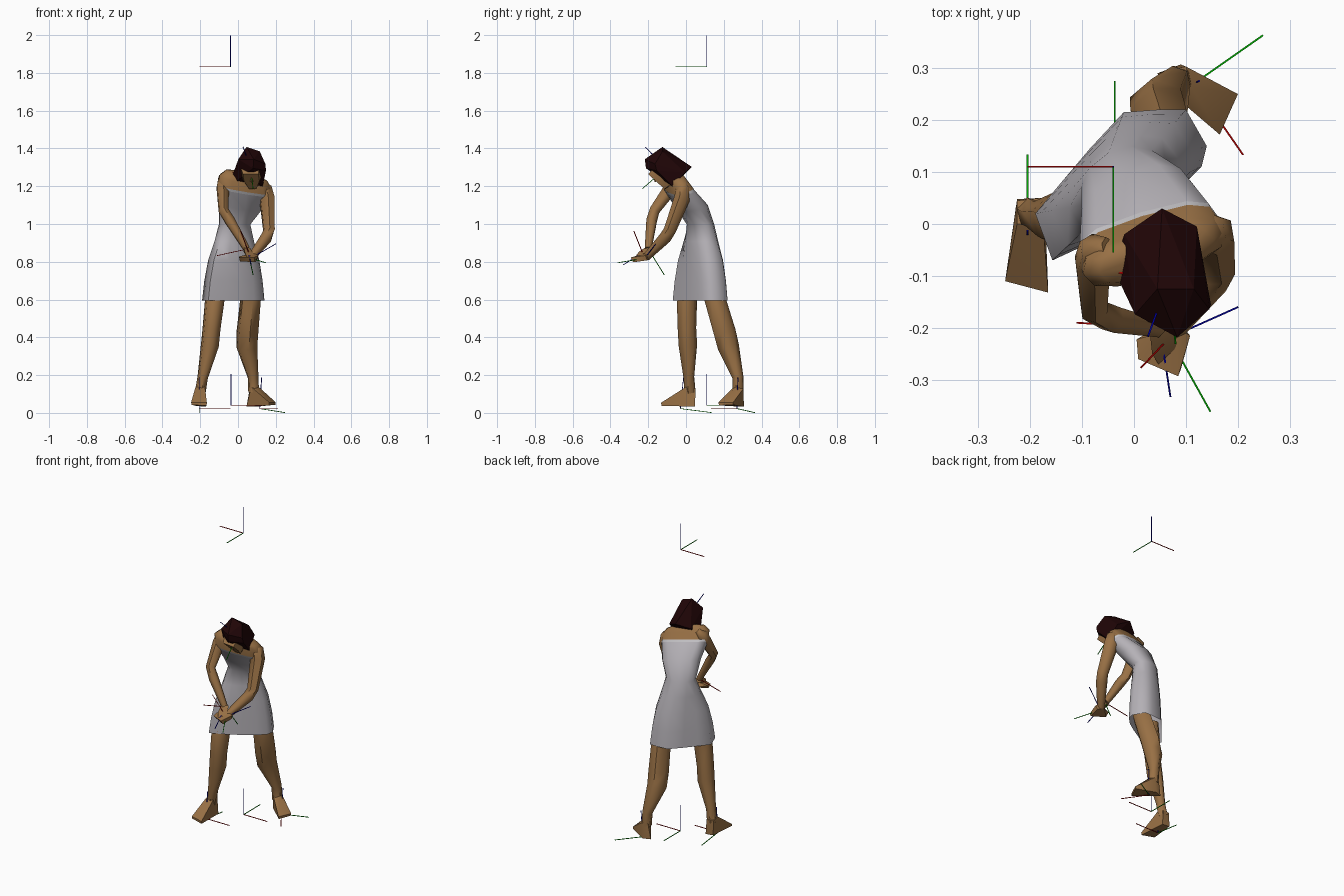
import bpy, bmesh, math
from mathutils import Vector as V


def material(name, rgb):
    m = bpy.data.materials.new(name)
    m.diffuse_color = (*rgb, 1)
    return m


SKIN = material("tan skin", (0.32, 0.165, 0.06))
DRESS = material("pale grey cloth", (0.46, 0.44, 0.47))
TRIM = material("light trim", (0.58, 0.57, 0.59))
HAIR = material("dark brown hair", (0.014, 0.0015, 0.002))
RED = material("axis red", (0.40, 0.0, 0.0))
GREEN = material("axis green", (0.0, 0.40, 0.0))
BLUE = material("axis blue", (0.0, 0.0, 0.35))


def finish(bm, name, mat, smooth=None):
    bmesh.ops.recalc_face_normals(bm, faces=bm.faces[:])
    me = bpy.data.meshes.new(name)
    bm.to_mesh(me)
    bm.free()
    me.materials.append(mat)
    ob = bpy.data.objects.new(name, me)
    bpy.context.collection.objects.link(ob)
    if smooth:
        bpy.ops.object.select_all(action='DESELECT')
        ob.select_set(True)
        bpy.context.view_layer.objects.active = ob
        bpy.ops.object.shade_smooth_by_angle(angle=math.radians(smooth))
    return ob


def loft(name, rings, mat, caps=(True, True), smooth=40):
    bm = bmesh.new()
    rows = [[bm.verts.new(p) for p in r] for r in rings]
    n = len(rows[0])
    for a, b in zip(rows, rows[1:]):
        for i in range(n):
            j = (i + 1) % n
            bm.faces.new((a[i], a[j], b[j], b[i]))
    if caps[0]:
        bm.faces.new(rows[0])
    if caps[1]:
        bm.faces.new(rows[-1])
    return finish(bm, name, mat, smooth)


def ring(c, w, d, ang, front=0.0, side=0.0, box=1.0, n=12):
    """Horizontal oval, boxier for small box; front and side tilt it."""
    a = math.radians(ang)
    ax, fw = V((math.cos(a), math.sin(a), 0)), V((math.sin(a), -math.cos(a), 0))
    up, out = V((0, 0, 1)), []
    for i in range(n):
        t = 2 * math.pi * i / n
        s, f = (math.copysign(abs(k) ** box, k) if abs(k) > 1e-6 else 0 for k in (math.cos(t), math.sin(t)))
        out.append(V(c) + ax * (w * s) + fw * (d * f) + up * (front * f + side * s))
    return out


def limb(name, path, radii, n=6, smooth=60):
    """Tapered tube along a path."""
    pts = [V(p) for p in path]
    rings = []
    for i, p in enumerate(pts):
        t = (pts[min(i + 1, len(pts) - 1)] - pts[max(i - 1, 0)]).normalized()
        u = t.cross(V((1, 0.2, 0.1))).normalized()
        v = t.cross(u)
        rings.append([p + radii[i] * (u * math.cos(2 * math.pi * k / n) + v * math.sin(2 * math.pi * k / n))
                      for k in range(n)])
    return loft(name, rings, SKIN, smooth=smooth)


def hull(name, pts, mat, smooth=None):
    bm = bmesh.new()
    for p in pts:
        bm.verts.new(p)
    r = bmesh.ops.convex_hull(bm, input=bm.verts[:])
    junk = {g for g in r["geom_interior"] + r["geom_unused"] if isinstance(g, bmesh.types.BMVert)}
    bmesh.ops.delete(bm, geom=list(junk), context='VERTS')
    return finish(bm, name, mat, smooth)


# Dress: skirt blends from a strided hem outline to the waist, bodice leans forward
hem = [(.14, .15), (.13, .11), (.085, .065), (.02, .022), (-.06, -.025), (-.157, -.07),
       (-.19, .02), (-.14, .08), (-.085, .145), (-.02, .215), (.045, .22), (.1, .22)]
waist = ring((-.018, .077, 1.0), .088, .068, 27)


def skirt(z, t):
    return [V((w.x + (h[0] - w.x) * t, w.y + (h[1] - w.y) * t, z)) for h, w in zip(hem, waist)]


bust = ring((.03, -.033, 1.178), .142, .058, 17, -.02, -.022, .65)
top = ring((.033, -.04, 1.19), .142, .058, 17, -.02, -.022, .65)
loft("dress", [skirt(.598, 1), skirt(.7, .88), skirt(.81, .66), skirt(.91, .3), waist,
               ring((.01, .03, 1.095), .115, .072, 22, -.02, -.015, .8), bust],
     DRESS, (False, False), 60)
loft("dress_trim", [bust, top], TRIM, (False, False), 60)

# Bare shoulders and neck
loft("shoulders", [
    top,
    ring((.038, -.055, 1.23), .142, .047, 17, -.02, -.03, .75),
    ring((.044, -.062, 1.258), .115, .04, 16, -.015, -.027, .8),
    ring((.055, -.075, 1.265), .045, .036, 10, -.02, -.008)], SKIN, (True, True), 60)
limb("neck", [(.055, -.06, 1.24), (.063, -.09, 1.28), (.06, -.11, 1.31)], [.042, .036, .034])

# Arms
limb("right_arm", [(-.05, -.045, 1.262), (-.075, -.05, 1.243), (-.08, -.075, 1.2), (-.077, -.166, 1.075),
                   (-.043, -.182, 1.02), (.045, -.2, .872)],
     [.02, .034, .037, .028, .029, .019])
limb("left_arm", [(.12, -.02, 1.215), (.142, -.015, 1.19), (.153, -.02, 1.14), (.164, -.085, .97),
                  (.15, -.11, .93), (.07, -.212, .825)],
     [.022, .04, .043, .033, .033, .021])

# Clasped hands
hull("right_hand", [(.03, -.205, .885), (.065, -.185, .875), (.03, -.19, .855), (.055, -.18, .85),
                    (.035, -.25, .855), (.085, -.24, .835), (.05, -.275, .82), (.09, -.26, .81)], SKIN, 40)
hull("left_hand", [(.085, -.2, .85), (.108, -.215, .835), (.06, -.19, .815), (.1, -.205, .81),
                   (.005, -.222, .83), (.008, -.26, .825), (.085, -.293, .825), (.09, -.28, .8),
                   (.01, -.24, .805)], SKIN, 40)

# Legs: tops stay hidden inside the skirt
limb("right_leg", [(-.11, .03, .70), (-.122, .005, .61), (-.14, .005, .45), (-.149, .01, .36),
                   (-.187, .015, .19), (-.2, .022, .11)],
     [.038, .055, .05, .05, .029, .03])
limb("left_leg", [(.045, .135, .71), (.067, .152, .61), (.05, .205, .43), (.047, .225, .35),
                  (.08, .275, .19), (.083, .275, .11)],
     [.04, .057, .06, .058, .03, .03])

# Feet: ankle block down to a wide flat toe edge
hull("right_foot", [(-.225, .0, .14), (-.175, .0, .14), (-.225, .045, .13), (-.18, .05, .13),
                    (-.225, .048, .04), (-.172, .048, .035), (-.248, -.11, .058), (-.165, -.132, .056),
                    (-.246, -.11, .045), (-.166, -.13, .04)], SKIN, 40)
hull("left_foot", [(.07, .253, .14), (.11, .265, .14), (.062, .295, .13), (.1, .303, .13),
                   (.045, .29, .035), (.09, .307, .035), (.165, .172, .058), (.2, .25, .058),
                   (.165, .175, .042), (.198, .25, .045)], SKIN, 40)

# Hair: faceted bob, bowed forward, narrow at nape and fringe
hull("hair", [(.045, -.125, 1.41), (.115, -.125, 1.387),
              (.083, -.218, 1.345), (.08, -.212, 1.297), (.002, -.174, 1.345), (.145, -.164, 1.32),
              (-.038, -.09, 1.235), (-.03, -.085, 1.212), (.148, -.155, 1.285), (.13, -.07, 1.2),
              (.054, .03, 1.305), (.121, -.005, 1.275), (-.019, -.02, 1.275)], HAIR)

# Head frame: side, face and crown directions
HO = V((.064, -.106, 1.297))
HR, HF, HU = V((.97, -.13, .0)), V((.08, -.75, -.65)), V((-.10, -.68, .72))


def head(r, f, u):
    return HO + HR * r + HF * f + HU * u


# Face: tapered block with a small nose
hull("face", [head(s * x, f, u) for s in (-1, 1) for x, f, u in
              ((.05, .04, .04), (.042, .086, .035), (.055, .04, -.03), (.042, .082, -.02),
               (.02, .08, -.08), (.025, .02, -.085))], SKIN, 40)
hull("nose", [head(.0, .083, .015), head(.012, .08, -.02), head(-.012, .08, -.02), head(0, .094, -.018)], SKIN)


# Thin three-colour axis markers
def marker(name, origin, *tips):
    o = V(origin)
    for label, mat, tip in zip(("red", "green", "blue"), (RED, GREEN, BLUE), tips):
        d = V(tip) - o
        bm = bmesh.new()
        bmesh.ops.create_cube(bm, size=1)
        rot = d.to_track_quat('Z', 'Y')
        for v in bm.verts:
            v.co = o + d / 2 + rot @ V((v.co.x * .0035, v.co.y * .0035, v.co.z * d.length))
        finish(bm, f"{name}_{label}", mat)


marker("top_marker", (-.04, .11, 1.835), (-.205, .11, 1.835), (-.04, -.055, 1.835), (-.04, .11, 2))
marker("root_marker", (-.037, .11, .042), (.128, .11, .042), (-.037, .275, .042), (-.037, .11, .207))
marker("right_foot_marker", (-.205, -.03, .025), (-.04, -.03, .025), (-.205, .134, .004), (-.205, -.013, .19))
marker("left_foot_marker", (.115, .27, .025), (.21, .133, .025), (.248, .363, .004), (.125, .275, .19))
marker("right_hand_marker", (.05, -.2, .87), (-.11, -.19, .835), (.08, -.115, .733), (.07, -.332, .786))
marker("left_hand_marker", (.068, -.219, .821), (.014, -.276, .965), (.147, -.361, .797), (.2, -.16, .897))
marker("head_marker", (.067, -.106, 1.297), (-.095, -.085, 1.26), (.08, -.23, 1.19), (.027, -.216, 1.41))

# Stand the lowest point on the ground
low = min(v.co.z for o in bpy.data.objects for v in o.data.vertices)
for o in bpy.data.objects:
    o.location.z -= low
